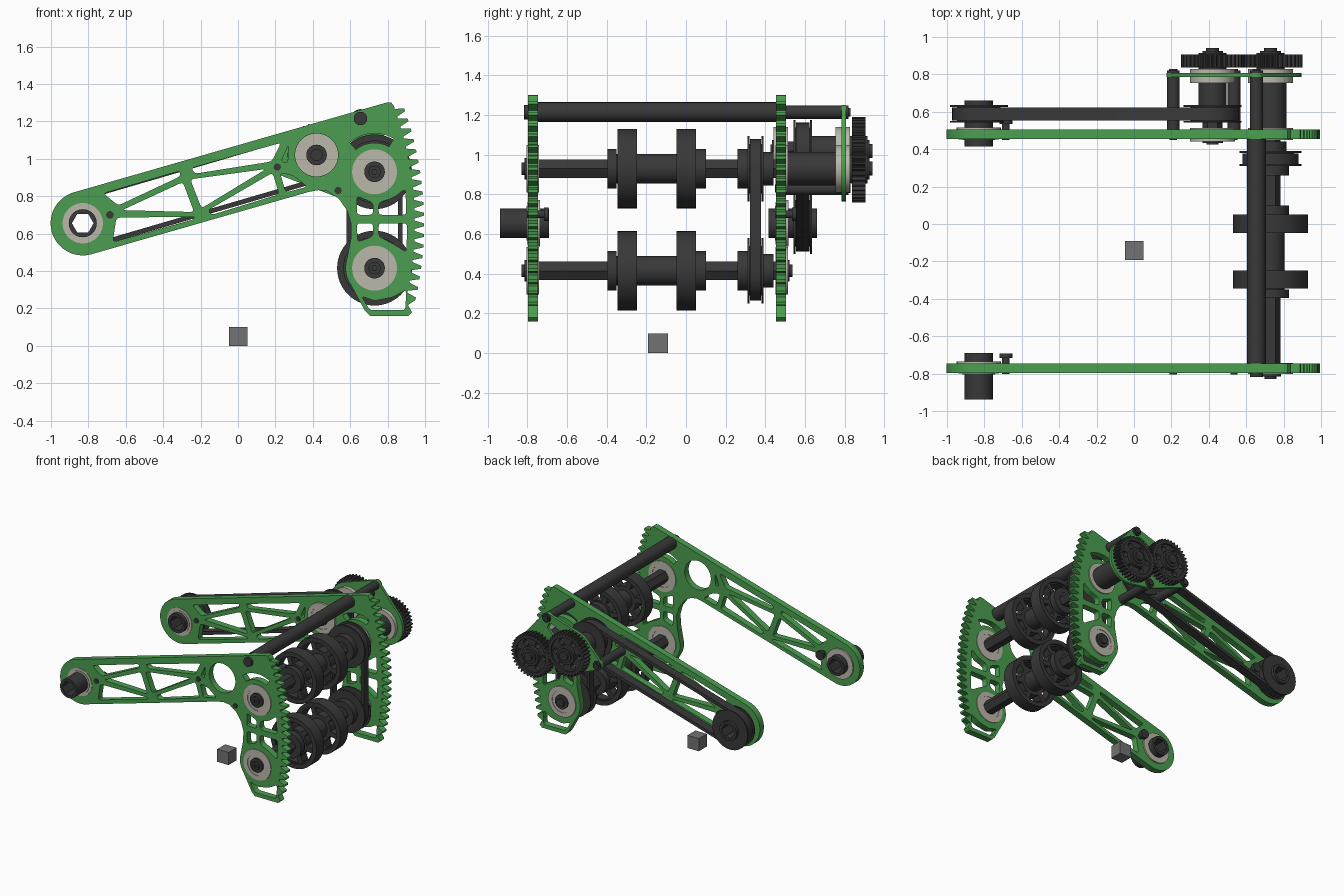
import bpy, bmesh
from math import sin, cos, radians, pi
from mathutils import Vector, geometry

if "Cube" in bpy.data.objects:
    bpy.data.objects.remove(bpy.data.objects["Cube"])


def material(name, rgb):
    m = bpy.data.materials.new(name)
    m.diffuse_color = (*rgb, 1)
    m.use_nodes = True
    m.node_tree.nodes["Principled BSDF"].inputs["Base Color"].default_value = m.diffuse_color
    return m


GREEN = material("green", (0.07, 0.34, 0.08))
DARK = material("dark", (0.04, 0.04, 0.04))
STEEL = material("steel", (0.5, 0.48, 0.41))
GREY = material("grey", (0.17, 0.17, 0.17))

# axes and bolt positions in the (x, z) plane
PIVOT, IDLER, UPPER, LOWER = (-0.83, 0.655), (0.42, 1.02), (0.73, 0.93), (0.73, 0.415)
BAR, BOLT_A, BOLT_B, STOP = (0.655, 1.215), (0.21, 0.955), (0.535, 0.83), (-0.685, 0.70)


def arc(c, r, a0, a1, n):
    return [(c[0] + r * cos(radians(a0 + (a1 - a0) * i / n)),
             c[1] + r * sin(radians(a0 + (a1 - a0) * i / n))) for i in range(n + 1)]


def circle(c, r, n=40):
    return arc(c, r, 0, 360, n)[:-1]


def hull(*circles):
    pts = [p for c, r in circles for p in circle(c, r)]
    return [pts[i] for i in geometry.convex_hull_2d(pts)]


def fillet(pts, r=0.02):
    out = []
    for i, p in enumerate(pts):
        p, a, b = Vector(p), Vector(pts[i - 1]), Vector(pts[(i + 1) % len(pts)])
        s = p + (a - p).normalized() * min(r, (a - p).length * 0.4)
        e = p + (b - p).normalized() * min(r, (b - p).length * 0.4)
        for t in (0, 0.33, 0.67, 1):
            out.append(tuple(s * (1 - t) ** 2 + p * 2 * t * (1 - t) + e * t * t))
    return out


def slab(name, loops, y0, y1, mat):
    """Fill an x-z outline (with further loops as holes) from y0 to y1."""
    cu = bpy.data.curves.new(name, 'CURVE')
    cu.dimensions, cu.fill_mode, cu.extrude = '2D', 'BOTH', (y1 - y0) / 2
    for loop in loops:
        sp = cu.splines.new('POLY')
        sp.points.add(len(loop) - 1)
        for p, (x, z) in zip(sp.points, loop):
            p.co = (x, z, 0, 1)
        sp.use_cyclic_u = True
    ob = bpy.data.objects.new(name, cu)
    ob.location.y, ob.rotation_euler.x = (y0 + y1) / 2, pi / 2
    bpy.context.collection.objects.link(ob)
    bpy.ops.object.select_all(action='DESELECT')
    ob.select_set(True)
    bpy.context.view_layer.objects.active = ob
    bpy.ops.object.convert(target='MESH')
    ob = bpy.context.object
    bm = bmesh.new()
    bm.from_mesh(ob.data)
    bmesh.ops.remove_doubles(bm, verts=bm.verts, dist=1e-5)
    bmesh.ops.recalc_face_normals(bm, faces=bm.faces)
    bm.to_mesh(ob.data)
    bm.free()
    ob.data.materials.clear()
    ob.data.materials.append(mat)
    bpy.ops.object.shade_smooth_by_angle(angle=radians(30))
    return ob


def disc(name, c, r, y0, y1, mat=DARK, hole=0, n=40, hole_n=40):
    loops = [circle(c, r, n)]
    if hole:
        loops.append(circle(c, hole, hole_n))
    return slab(name, loops, y0, y1, mat)


def teeth(c, root, tip, a0, step, count):
    return [arc(c, r, a0 + (i + f) * step, 0, 1)[0] for i in range(count)
            for r, f in ((root, 0.05), (tip, 0.32), (tip, 0.58), (root, 0.85))]


# side plates: arm, curved rack and truss windows
outline = (arc(PIVOT, 0.172, 106, 286, 30)
           + [(0.38, 0.823), (0.43, 0.832), (0.48, 0.826), (0.54, 0.785), (0.585, 0.72), (0.605, 0.65), (0.603, 0.57)]
           + arc(LOWER, 0.155, 165, 215, 8)
           + [(0.68, 0.185), (0.705, 0.16), (0.91, 0.16), (0.93, 0.18)]
           + teeth(PIVOT, 1.775, 1.825, -13.6, 1.79, 19)
           + [(0.835, 1.28), (0.82, 1.3), (0.80, 1.302)])
windows = [
    [(-0.72, 0.815), (-0.31, 0.935), (-0.31, 0.905), (-0.64, 0.75)],
    [(-0.62, 0.725), (-0.295, 0.875), (-0.235, 0.715)],
    [(-0.65, 0.685), (-0.23, 0.69), (-0.24, 0.675), (-0.67, 0.555)],
    [(-0.25, 0.95), (0.23, 1.085), (0.18, 0.985), (-0.23, 0.92)],
    [(-0.255, 0.89), (0.15, 0.945), (-0.195, 0.735)],
    [(-0.16, 0.725), (0.185, 0.925), (0.22, 0.81), (-0.14, 0.70)],
    [(0.23, 0.985), (0.27, 1.075), (0.265, 0.975)],
    [(0.225, 0.925), (0.295, 0.91), (0.37, 0.85), (0.255, 0.82)],
    [(0.635, 0.70), (0.722, 0.70), (0.722, 0.765), (0.635, 0.80)],
    [(0.752, 0.70), (0.90, 0.70), (0.895, 0.84), (0.83, 0.79), (0.752, 0.765)],
    [(0.635, 0.655), (0.722, 0.655), (0.722, 0.585), (0.64, 0.555)],
    [(0.752, 0.655), (0.905, 0.655), (0.90, 0.50), (0.83, 0.545), (0.752, 0.585)],
    [(0.66, 0.265), (0.705, 0.19), (0.895, 0.19), (0.90, 0.30), (0.83, 0.26), (0.73, 0.24)],
]
cuts = [fillet(w) for w in windows]
cuts.append(arc(UPPER, 0.155, 60, 130, 12) + arc(UPPER, 0.205, 130, 60, 12))
cuts += [circle(c, 0.1) for c in (PIVOT, UPPER, LOWER)] + [circle(IDLER, 0.115)]
for name, y in (("front_side_plate", -0.772), ("back_side_plate", 0.48)):
    slab(name, [outline] + cuts, y - 0.025, y + 0.025, GREEN)
    disc("pivot_bearing", PIVOT, 0.108, y - 0.028, y + 0.03, STEEL, 0.074)
    disc("pivot_bearing_flange", PIVOT, 0.118, y + 0.025, y + 0.036, STEEL, 0.074)
    disc("pivot_bearing_seal", PIVOT, 0.088, y - 0.032, y - 0.02, STEEL, 0.074)
    disc("stop_screw", STOP, 0.02, y - 0.03, y + 0.06)
    disc("stop_screw_head", STOP, 0.035, y + 0.055, y + 0.08)
    for c in (BOLT_A, BOLT_B):
        disc("bolt_head", c, 0.019, y - 0.032, y - 0.02)
    disc("bar_screw", BAR, 0.036, y - 0.045, y - 0.02)

# outer gearbox plate and its bearings
slab("gearbox_plate", [hull((BOLT_A, 0.035), (IDLER, 0.15), (BAR, 0.037), (UPPER, 0.165), (BOLT_B, 0.035)),
     circle(IDLER, 0.1), circle(UPPER, 0.1),
     fillet([(0.535, 1.135), (0.63, 1.185), (0.655, 1.14), (0.585, 1.07)])], 0.785, 0.807, GREEN)


def bearing(c, y0, y1):
    disc("bearing", c, 0.12, y0, y1, STEEL, 0.085)
    disc("bearing_race", c, 0.086, y0 + 0.004, y1 - 0.004, STEEL, 0.05)


for c in (UPPER, LOWER):
    bearing(c, -0.803, -0.742)
    bearing(c, 0.45, 0.514)
bearing(IDLER, 0.44, 0.514)
for c in (IDLER, UPPER):
    bearing(c, 0.755, 0.828)

# cross bar and standoffs
disc("cross_bar", BAR, 0.05, -0.747, 0.455)
for c in (BAR, BOLT_A, BOLT_B):
    disc("standoff", c, 0.034, 0.505, 0.785)
    disc("standoff_screw", c, 0.034, 0.8, 0.82)
    disc("standoff_screw_tip", c, 0.022, 0.82, 0.83)

# roller shafts with spoked wheels, hubs and collars
for c, y_end in ((UPPER, 0.9), (LOWER, 0.515)):
    disc("roller_shaft", c, 0.054, -0.81, y_end, n=6)
    disc("shaft_end_washer", c, 0.055, -0.815, -0.79)
    disc("shaft_end_screw", c, 0.032, -0.83, -0.81, hole=0.014, hole_n=6)
    for y in (-0.297, 0.002):
        spokes = [arc(c, 0.105, a, a + 38, 5) + arc(c, 0.155, a + 42, a - 4, 5) for a in range(0, 360, 60)]
        slab("wheel", [circle(c, 0.2, 56)] + spokes, y - 0.035, y + 0.035, DARK)
        disc("wheel_tyre", c, 0.2, y - 0.049, y + 0.049, hole=0.165, n=56)
    for y0, y1, r in ((-0.395, -0.35, 0.1), (-0.35, 0.05, 0.075), (0.05, 0.1, 0.1),
                      (0.26, 0.31, 0.1), (0.39, 0.44, 0.085)):
        disc("hub", c, r, y0, y1)
disc("lower_shaft_washer", LOWER, 0.055, 0.505, 0.522)
disc("lower_shaft_screw", LOWER, 0.032, 0.52, 0.537)


# belts with flanged pulleys
def belt_drive(name, a, b, y0, y1, r, flange, bore=0.05):
    slab(name + "_belt", [hull((a, r), (b, r)), hull((a, r - 0.025), (b, r - 0.025))], y0 + 0.012, y1 - 0.012, DARK)
    for c, hole in ((a, bore), (b, 0.05)):
        disc(name + "_pulley", c, r - 0.025, y0, y1, hole=hole, hole_n=6)
        for y in (y0, y1 - 0.01):
            disc(name + "_pulley_flange", c, flange, y, y + 0.01, hole=r - 0.04)


belt_drive("roller", UPPER, LOWER, 0.31, 0.39, 0.15, 0.165)
belt_drive("arm", PIVOT, IDLER, 0.542, 0.635, 0.142, 0.155, bore=0.058)

# hollow pivot tubes with a hexagonal bore
disc("front_pivot_tube", PIVOT, 0.075, -0.937, -0.69, hole=0.058, hole_n=6)
disc("back_pivot_tube", PIVOT, 0.075, 0.415, 0.66, hole=0.058, hole_n=6)

# gearbox shafts, spacers and the meshing gears
disc("idler_shaft", IDLER, 0.054, 0.44, 0.9, n=6)
disc("idler_screw", IDLER, 0.032, 0.425, 0.445)
disc("idler_washer", IDLER, 0.055, 0.434, 0.45)
disc("idler_spacer", IDLER, 0.075, 0.63, 0.76)
disc("upper_spacer", UPPER, 0.085, 0.505, 0.76)
for c, phase in ((IDLER, 0), (UPPER, 5)):
    holes = [circle(arc(c, 0.1, a, 0, 1)[0], 0.022, 16) for a in range(0, 360, 60)]
    slab("gear_web", [circle(c, 0.14)] + holes, 0.85, 0.89, DARK)
    slab("gear_rim", [teeth(c, 0.152, 0.17, phase, 10, 36), circle(c, 0.132)], 0.836, 0.905, DARK)
    for r, y0, y1 in ((0.075, 0.815, 0.915), (0.055, 0.91, 0.925), (0.035, 0.92, 0.94)):
        disc("gear_hub", c, r, y0, y1)

# reference cube on the floor
bpy.ops.mesh.primitive_cube_add(size=0.1, location=(0.002, -0.142, 0.05))
bpy.context.object.name = "small_cube"
bpy.context.object.data.materials.append(GREY)
